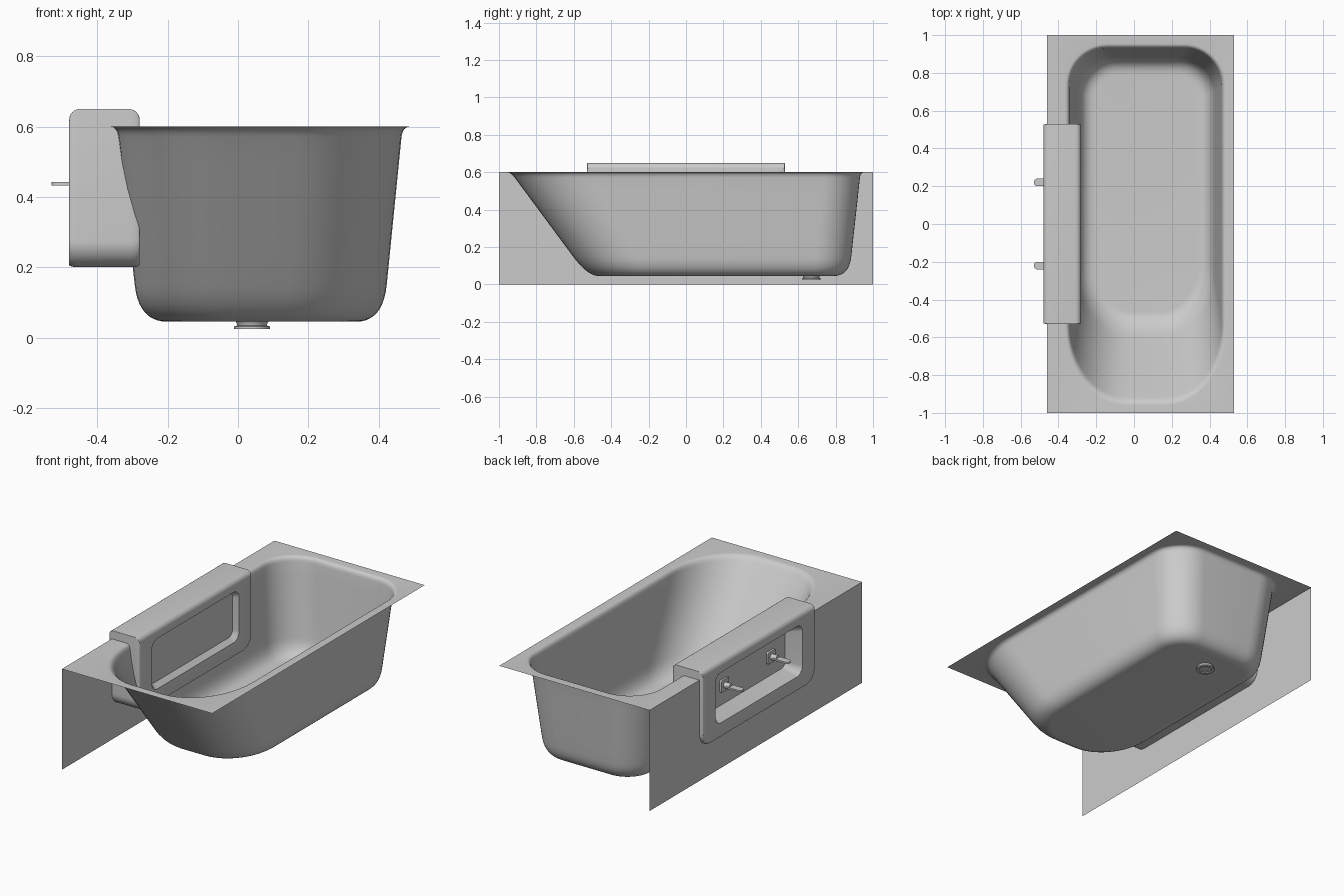
import bpy, bmesh, math

if "Cube" in bpy.data.objects:
    bpy.data.objects.remove(bpy.data.objects["Cube"])

N = 12  # segments per rounded corner


def round_rect(u0, u1, v0, v1, radii):
    """Rounded rectangle; radii (ru, rv) start at the low corner, counter-clockwise."""
    corners = [(u0, v0, 1, 1), (u1, v0, -1, 1), (u1, v1, -1, -1), (u0, v1, 1, -1)]
    pts = []
    for k, (u, v, su, sv) in enumerate(corners):
        ru, rv = radii[k]
        for i in range(N + 1):
            a = math.pi + (k + i / N) * math.pi / 2
            pts.append((u + su * ru + ru * math.cos(a), v + sv * rv + rv * math.sin(a)))
    return pts


def finish(bm, name, angle=35, recalc=True):
    if recalc:
        bmesh.ops.recalc_face_normals(bm, faces=bm.faces)
    me = bpy.data.meshes.new(name)
    bm.to_mesh(me)
    bm.free()
    ob = bpy.data.objects.new(name, me)
    bpy.context.collection.objects.link(ob)
    bpy.ops.object.select_all(action='DESELECT')
    ob.select_set(True)
    bpy.context.view_layer.objects.active = ob
    bpy.ops.object.shade_smooth_by_angle(angle=math.radians(angle))
    return ob


def loft(bm, rings, cap_start=False, cap_end=False):
    loops = [[bm.verts.new(p) for p in r] for r in rings]
    n = len(loops[0])
    for a, b in zip(loops, loops[1:]):
        for i in range(n):
            j = (i + 1) % n
            bm.faces.new((a[i], a[j], b[j], b[i]))
    if cap_start:
        bm.faces.new(loops[0][::-1])
    if cap_end:
        bm.faces.new(loops[-1])
    return loops


def bezier(p0, p1, p2, t):
    return [a * (1 - t) ** 2 + 2 * b * t * (1 - t) + c * t * t for a, b, c in zip(p0, p1, p2)]


# Tub sections: z, x0, x1, y0, y1, front corner rx, ry, back corner r
def wall(z):
    d = 0.57 - z
    return (z, -0.34 + 0.11 * d, 0.465 - 0.10 * d, -0.915 + 0.74 * d, 0.93 - 0.11 * d,
            0.30 - 0.05 * d, 0.39 - 0.12 * d, 0.20 - 0.02 * d)


lip_top = (0.6, -0.365, 0.49, -0.96, 0.955, 0.325, 0.42, 0.225)
lip_mid = (0.6,) + wall(0.6)[1:]
foot_mid = (0.045,) + wall(0.045)[1:]
floor = (0.045, -0.20, 0.335, -0.465, 0.79, 0.20, 0.25, 0.11)
sections = [bezier(lip_top, lip_mid, wall(0.57), i / 6) for i in range(7)]
sections += [wall(0.57 - 0.42 * i / 6) for i in range(1, 7)]
sections += [bezier(wall(0.15), foot_mid, floor, i / 10) for i in range(1, 11)]

# Tub basin with its flat rim
bm = bmesh.new()
rings = []
for z, x0, x1, y0, y1, rx, ry, rb in sections:
    pts = round_rect(x0, x1, y0, y1, [(rx, ry), (rx, ry), (rb, rb), (rb, rb)])
    rings.append([(x, y, z) for x, y in pts])
loops = loft(bm, rings, cap_end=True)
top = loops[0]
rim = [bm.verts.new((x, y, 0.6)) for x, y in [(-0.46, -1), (0.53, -1), (0.53, 1), (-0.46, 1)]]
for k in range(4):
    arc = top[k * (N + 1):(k + 1) * (N + 1)]
    for a, b in zip(arc, arc[1:]):
        bm.faces.new((rim[k], b, a))
    bm.faces.new((rim[k], rim[(k + 1) % 4], top[((k + 1) * (N + 1)) % len(top)], arc[-1]))
finish(bm, "tub_basin")

# Side panel, open behind the door recess
bm = bmesh.new()
outer = [bm.verts.new((-0.46, y, z)) for y, z in [(-1, 0), (1, 0), (1, 0.6), (-1, 0.6)]]
inner = [bm.verts.new((-0.46, y, z)) for y, z in
         [(-0.45, 0.25), (0.45, 0.25), (0.45, 0.595), (-0.45, 0.595)]]
for k in range(4):
    j = (k + 1) % 4
    bm.faces.new((outer[j], outer[k], inner[k], inner[j]))
finish(bm, "side_panel", recalc=False)


# Door: rounded frame with a tapered recess on both faces
def door_ring(x, hy, z0, z1, rb, rt):
    pts = round_rect(-hy, hy, z0, z1, [(rb, rb), (rb, rb), (rt, rt), (rt, rt)])
    return [(x, y, z) for y, z in pts]


def edge_rings(x, s):
    """Rounded long top edge, from the face at x inwards."""
    out = []
    for i in range(7):
        a = math.pi / 2 * i / 6
        e = 0.006 * (1 - math.sin(a))
        out.append(door_ring(x + s * 0.03 * (1 - math.cos(a)), 0.53 - e, 0.2 + e,
                             0.65 - 0.03 * (1 - math.sin(a)), 0.075, 0.004))
    return out


bm = bmesh.new()
rings = [door_ring(-0.40, 0.36, 0.325, 0.56, 0.03, 0.03),
         door_ring(-0.48, 0.41, 0.285, 0.585, 0.05, 0.05)]
rings += edge_rings(-0.48, 1) + edge_rings(-0.28, -1)[::-1]
rings += [door_ring(-0.28, 0.41, 0.285, 0.585, 0.05, 0.05),
          door_ring(-0.308, 0.39, 0.31, 0.575, 0.04, 0.04)]
loft(bm, rings, True, True)
finish(bm, "door")

# Door latches: plate, spindle and flat lever
for name, y in (("latch_front", -0.22), ("latch_back", 0.22)):
    bm = bmesh.new()
    r = [(0.008, 0.008)] * 4
    plate = round_rect(y - 0.035, y + 0.035, 0.405, 0.475, r)
    loft(bm, [[(x, u, v) for u, v in plate] for x in (-0.39, -0.412)], True, True)
    spindle = round_rect(y - 0.017, y + 0.017, 0.423, 0.457, [(0.017, 0.017)] * 4)
    loft(bm, [[(x, u, v) for u, v in spindle] for x in (-0.41, -0.45)], True, True)
    lever = round_rect(-0.53, -0.43, y - 0.02, y + 0.02,
                       [(0.018, 0.018), (0.004, 0.004), (0.004, 0.004), (0.018, 0.018)])
    loft(bm, [[(u, v, z) for u, v in lever] for z in (0.433, 0.443)], True, True)
    finish(bm, name)

# Drain: raised ring in the floor, neck and flange below
bm = bmesh.new()
profile = [(0.038, 0.044), (0.038, 0.047), (0.048, 0.047), (0.044, 0.042), (0.042, 0.034),
           (0.051, 0.032), (0.051, 0.025), (0.036, 0.025), (0.036, 0.030)]
rings = [[(0.04 + r * math.cos(i * math.tau / 40), 0.67 + r * math.sin(i * math.tau / 40), z)
          for i in range(40)] for r, z in profile]
loft(bm, rings, True, True)
finish(bm, "drain")
